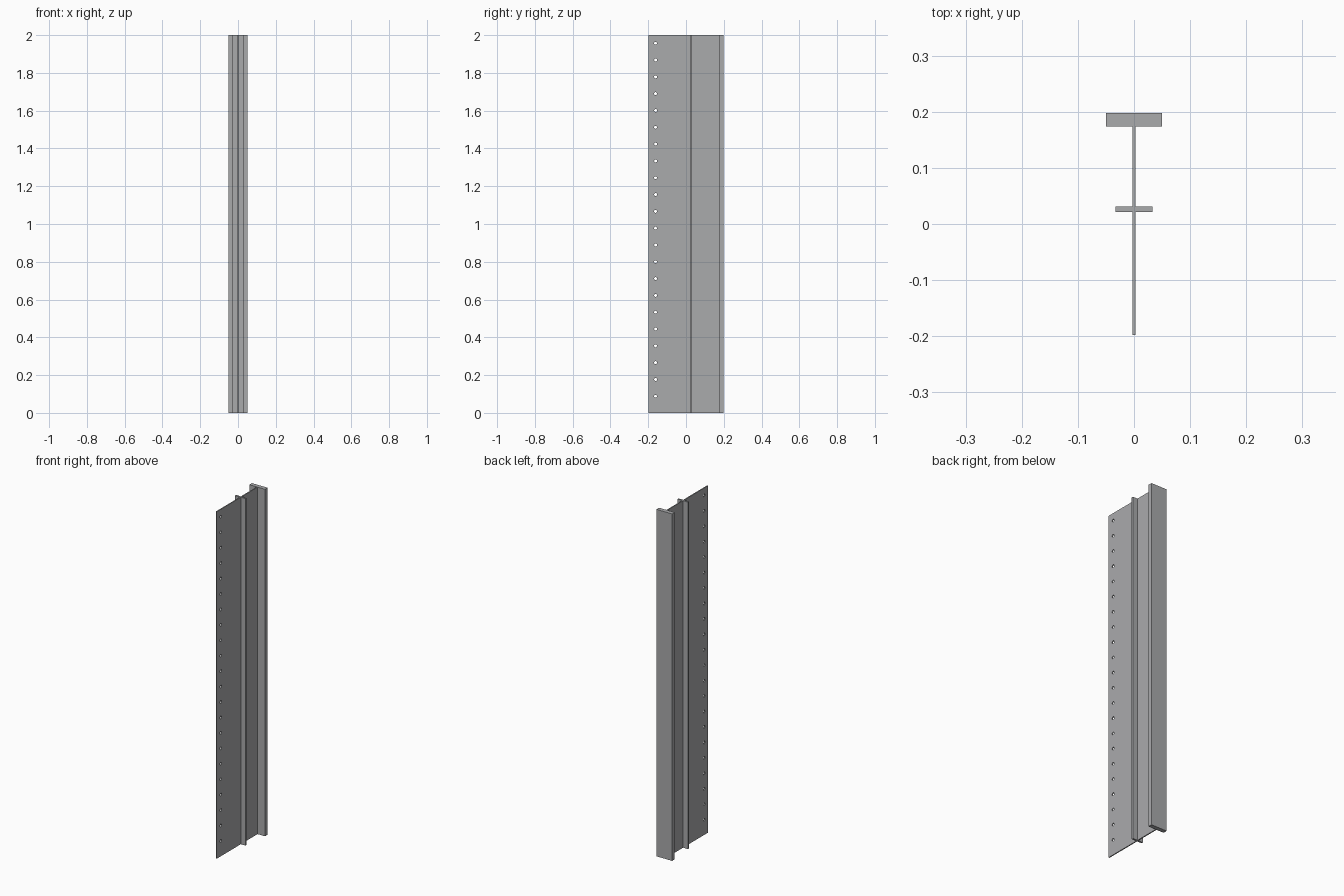
import bpy, bmesh, math
from mathutils import Matrix, Vector

if "Cube" in bpy.data.objects:
    bpy.data.objects.remove(bpy.data.objects["Cube"])

LENGTH = 2.0
WEB_X = 0.003          # half thickness of the web
HOLE_COUNT = 22
HOLE_Y, HOLE_R = -0.161, 0.008
HOLE_Z0, HOLE_STEP = 0.088, 0.089

steel = bpy.data.materials.new("steel_grey")
steel.diffuse_color = (0.40, 0.405, 0.415, 1)
steel.use_nodes = True
steel.node_tree.nodes["Principled BSDF"].inputs["Base Color"].default_value = steel.diffuse_color


def make_object(name, bm):
    mesh = bpy.data.meshes.new(name)
    bm.to_mesh(mesh)
    bm.free()
    mesh.materials.append(steel)
    obj = bpy.data.objects.new(name, mesh)
    bpy.context.collection.objects.link(obj)
    return obj


def bar(name, x0, x1, y0, y1):
    """Full-height rectangular bar."""
    bm = bmesh.new()
    size = Vector((x1 - x0, y1 - y0, LENGTH))
    mid = Vector(((x0 + x1) / 2, (y0 + y1) / 2, LENGTH / 2))
    bmesh.ops.create_cube(bm, size=1, matrix=Matrix.Translation(mid) @ Matrix.Diagonal(size.to_4d()))
    return make_object(name, bm)


# Main plate, end flange and the narrow ribs on both faces
web = bar("web_plate", -WEB_X, WEB_X, -0.198, 0.174)
bar("end_flange", -0.05, 0.05, 0.174, 0.198)
bar("rib_right", WEB_X, 0.033, 0.021, 0.031)
bar("rib_left", -0.033, -WEB_X, 0.021, 0.031)

# Row of bolt holes through the free edge of the web
bm = bmesh.new()
turn = Matrix.Rotation(math.pi / 2, 4, 'Y')
for i in range(HOLE_COUNT):
    place = Matrix.Translation((0, HOLE_Y, HOLE_Z0 + i * HOLE_STEP))
    bmesh.ops.create_cone(bm, cap_ends=True, segments=12, radius1=HOLE_R,
                          radius2=HOLE_R, depth=0.05, matrix=place @ turn)
cutter = make_object("hole_cutter", bm)
cutter.hide_render = True

mod = web.modifiers.new("bolt_holes", 'BOOLEAN')
mod.operation = 'DIFFERENCE'
mod.solver = 'EXACT'
mod.object = cutter
bpy.context.view_layer.objects.active = web
bpy.ops.object.modifier_apply(modifier=mod.name)
bpy.data.objects.remove(cutter, do_unlink=True)
